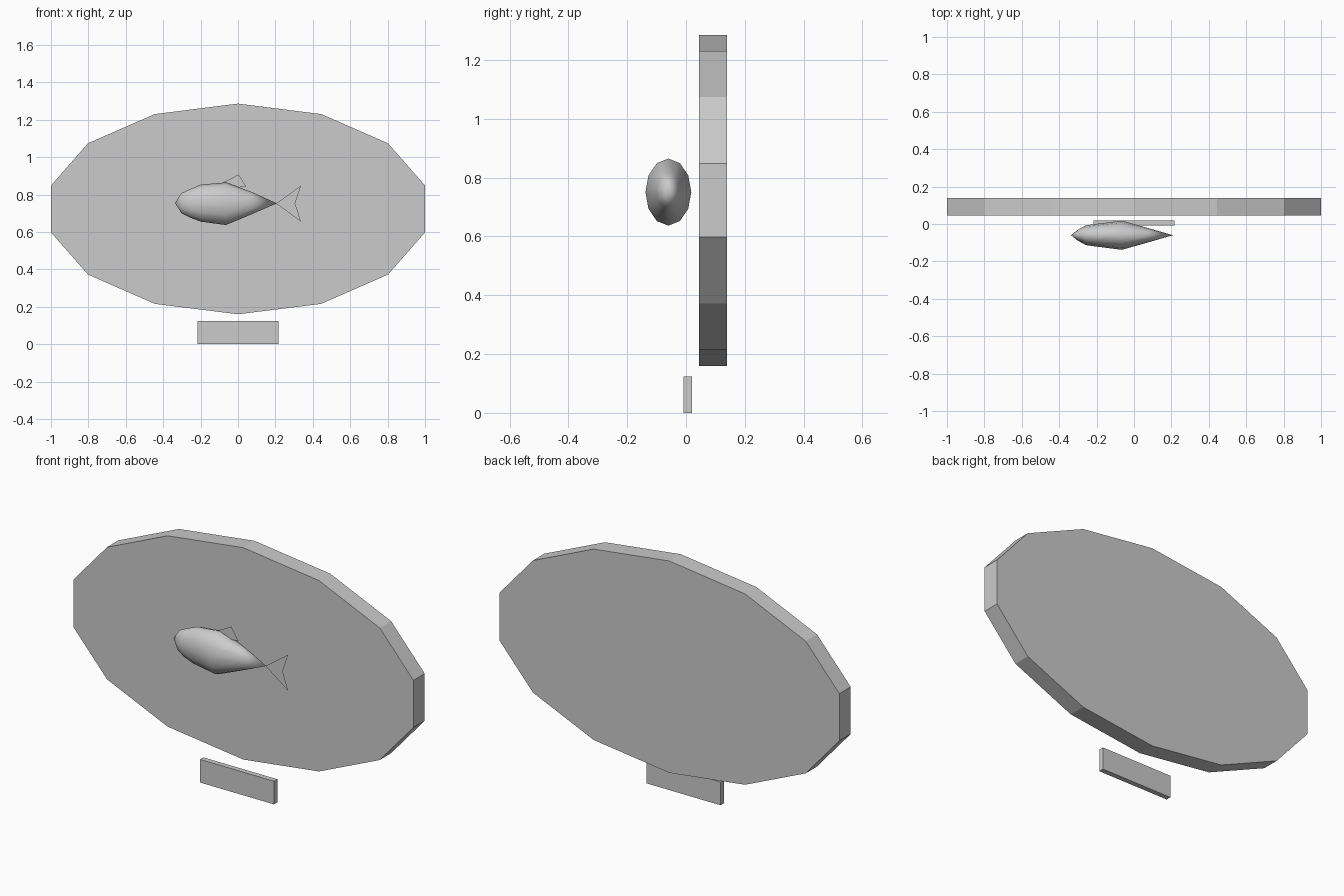
import bpy, bmesh
from math import sin, cos, pi

if "Cube" in bpy.data.objects:
    bpy.data.objects.remove(bpy.data.objects["Cube"])

FISH_Y = -0.06


def make(name, verts, faces, smooth=False):
    me = bpy.data.meshes.new(name)
    me.from_pydata(verts, [], faces)
    bm = bmesh.new()
    bm.from_mesh(me)
    if len(faces) > 1:
        bmesh.ops.recalc_face_normals(bm, faces=bm.faces)
    for f in bm.faces:
        f.smooth = smooth
    bm.to_mesh(me)
    bm.free()
    ob = bpy.data.objects.new(name, me)
    bpy.context.collection.objects.link(ob)
    return ob


def slab(name, outline, y0, y1):
    """Extrude an x/z outline between two depths."""
    n = len(outline)
    verts = [(x, y, z) for y in (y0, y1) for x, z in outline]
    faces = [tuple(range(n)), tuple(range(n, 2 * n))[::-1]]
    faces += [(i, (i + 1) % n, n + (i + 1) % n, n + i) for i in range(n)]
    return make(name, verts, faces)


# Oval backing board with 14 sides
SIDES = 14
rx = 1 / sin(2 * pi * 3 / SIDES)
board = [(rx * sin(2 * pi * i / SIDES), 0.723 + 0.563 * cos(2 * pi * i / SIDES))
         for i in range(SIDES)]
slab("backing_board", board, 0.045, 0.14)

# Name plate under the board
slab("name_plate", [(-0.217, 0), (0.217, 0), (0.217, 0.123), (-0.217, 0.123)],
     -0.008, 0.02)

# Fish body: elliptical rings of (x, top, bottom, half width) between two tips
rings = [(-0.302, 0.808, 0.700, 0.028), (-0.257, 0.829, 0.677, 0.053),
         (-0.198, 0.853, 0.655, 0.061), (-0.065, 0.865, 0.637, 0.078),
         (0.07, 0.815, 0.693, 0.040)]
N = 12
verts = []
for x, top, bottom, w in rings:
    for k in range(N):
        a = 2 * pi * k / N
        verts.append((x, FISH_Y + w * sin(a),
                      (top + bottom) / 2 + (top - bottom) / 2 * cos(a)))
nose, tail = len(verts), len(verts) + 1
verts += [(-0.337, FISH_Y, 0.755), (0.208, FISH_Y, 0.753)]
last = (len(rings) - 1) * N
faces = []
for k in range(N):
    j = (k + 1) % N
    faces += [(nose, k, j), (tail, last + j, last + k)]
    for r in range(0, last, N):
        faces.append((r + k, r + j, r + N + j, r + N + k))
make("fish_body", verts, faces, smooth=True)


# Paper-thin fins
def fin(name, pts, faces):
    return make(name, [(x, FISH_Y, z) for x, z in pts], faces)


fin("dorsal_fin", [(-0.08, 0.864), (0.0, 0.838), (0.045, 0.842), (0.003, 0.907)],
    [(0, 1, 2, 3)])
fin("tail_fin", [(0.204, 0.752), (0.337, 0.655), (0.305, 0.752), (0.337, 0.848)],
    [(0, 1, 2), (0, 2, 3)])
